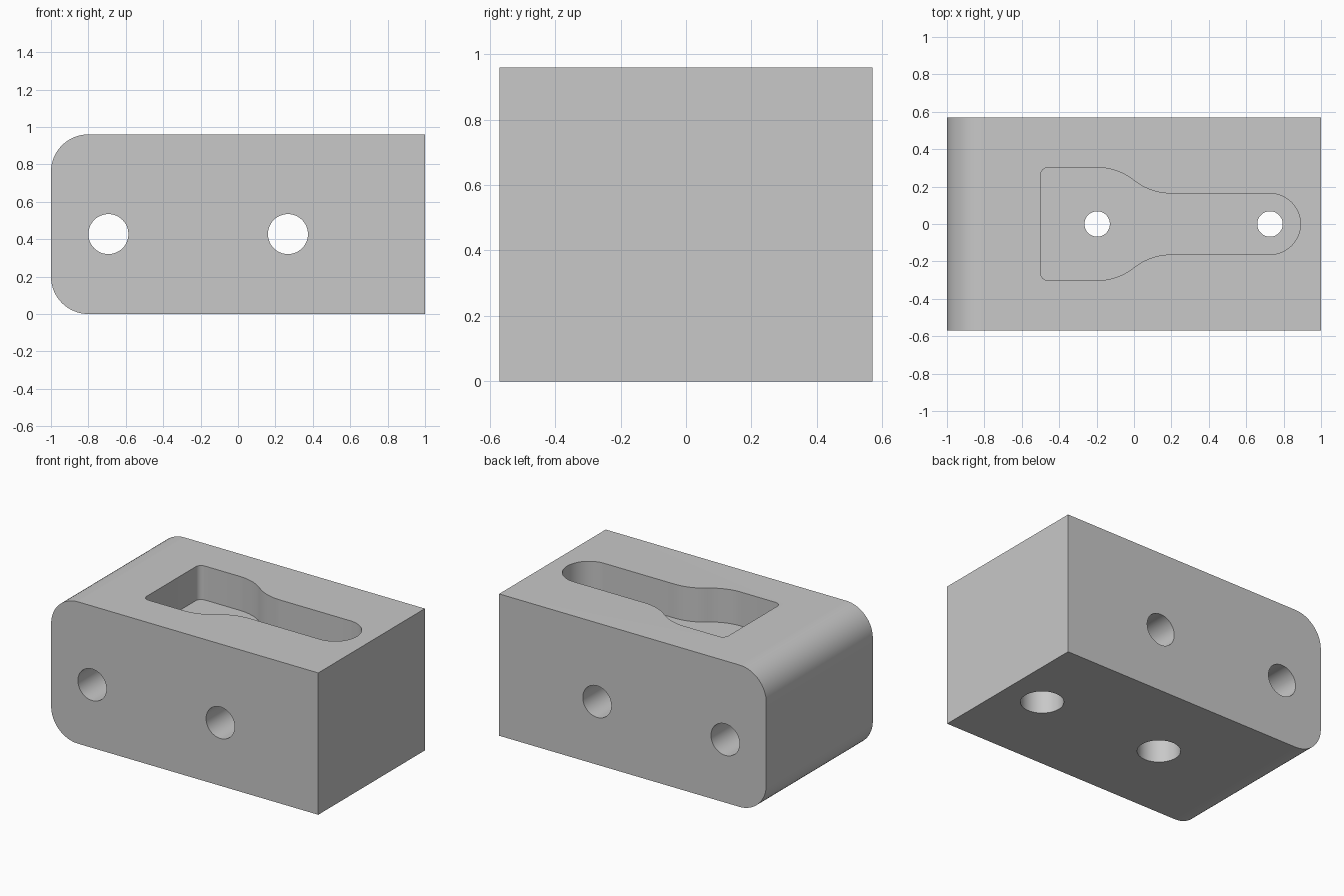
import bpy
import bmesh
from math import sin, cos, pi, asin, radians

cube = bpy.data.objects.get("Cube")
if cube:
    bpy.data.objects.remove(cube)

HALF_LENGTH, HALF_WIDTH, HEIGHT = 1.0, 0.57, 0.96
FLOOR = 0.73          # level of the pocket floor
BORE_TOP = 0.5        # end of the wide bores from below

grey = bpy.data.materials.new("light grey")
grey.use_nodes = True
colour = (0.58, 0.58, 0.58, 1)
grey.diffuse_color = colour
grey.node_tree.nodes["Principled BSDF"].inputs["Base Color"].default_value = colour


def arc(cx, cy, r, start, end, steps=12):
    """Points on an arc, angles in radians."""
    angles = [start + (end - start) * i / steps for i in range(steps + 1)]
    return [(cx + r * cos(a), cy + r * sin(a)) for a in angles]


def prism(name, outline, low, high, along_y=False):
    """Extrude a closed 2D outline along z, or along y."""
    bm = bmesh.new()
    place = (lambda p: (p[0], low, p[1])) if along_y else (lambda p: (p[0], p[1], low))
    face = bm.faces.new([bm.verts.new(place(p)) for p in outline])
    top = bmesh.ops.extrude_face_region(bm, geom=[face])
    shift = (0, high - low, 0) if along_y else (0, 0, high - low)
    moved = [g for g in top["geom"] if isinstance(g, bmesh.types.BMVert)]
    bmesh.ops.translate(bm, verts=moved, vec=shift)
    bmesh.ops.recalc_face_normals(bm, faces=bm.faces)
    mesh = bpy.data.meshes.new(name)
    bm.to_mesh(mesh)
    bm.free()
    obj = bpy.data.objects.new(name, mesh)
    bpy.context.collection.objects.link(obj)
    mesh.materials.append(grey)
    return obj


def circle(x, y, r):
    return arc(x, y, r, 0, 2 * pi, 48)[:-1]


# Block with two rounded edges at the right end
R = 0.2
profile = [(HALF_LENGTH, 0), (HALF_LENGTH, HEIGHT)]
profile += arc(R - HALF_LENGTH, HEIGHT - R, R, pi / 2, pi, 16)
profile += arc(R - HALF_LENGTH, R, R, pi, 1.5 * pi, 16)
block = prism("block", profile, -HALF_WIDTH, HALF_WIDTH, along_y=True)

# Keyhole-shaped pocket: wide end, S-curved neck, round narrow end
wide, narrow, bend, fillet = 0.302, 0.163, 0.323, 0.04
sweep = asin(0.2 / bend)
half = arc(0.727, 0, narrow, 0, pi / 2, 16)
half += arc(0.2, narrow + bend, bend, -pi / 2, -pi / 2 - sweep)
half += arc(-0.2, wide - bend, bend, pi / 2 - sweep, pi / 2)[1:]
half += arc(fillet - 0.5, wide - fillet, fillet, pi / 2, pi, 6)
outline = half + [(x, -y) for x, y in reversed(half[1:])]
cutters = [prism("pocket_cutter", outline, FLOOR, HEIGHT + 0.1)]

# Stepped screw holes through the pocket floor
for x in (-0.197, 0.727):
    cutters.append(prism("bore_cutter", circle(x, 0, 0.132), -0.1, BORE_TOP))
    cutters.append(prism("screw_hole_cutter", circle(x, 0, 0.068), BORE_TOP - 0.1, FLOOR + 0.1))

# Cross holes from front to back
for x in (-0.693, 0.267):
    cutters.append(prism("cross_hole_cutter", circle(x, 0.427, 0.107), -0.7, 0.7, along_y=True))

bpy.context.view_layer.objects.active = block
for cutter in cutters:
    cutter.hide_render = True
    cut = block.modifiers.new("cut", "BOOLEAN")
    cut.operation, cut.solver, cut.object = "DIFFERENCE", "EXACT", cutter
    bpy.ops.object.modifier_apply(modifier=cut.name)
for cutter in cutters:
    bpy.data.objects.remove(cutter)

# Smooth curved walls, sharp edges kept
bpy.ops.object.select_all(action="DESELECT")
block.select_set(True)
bpy.ops.object.shade_smooth_by_angle(angle=radians(30))
